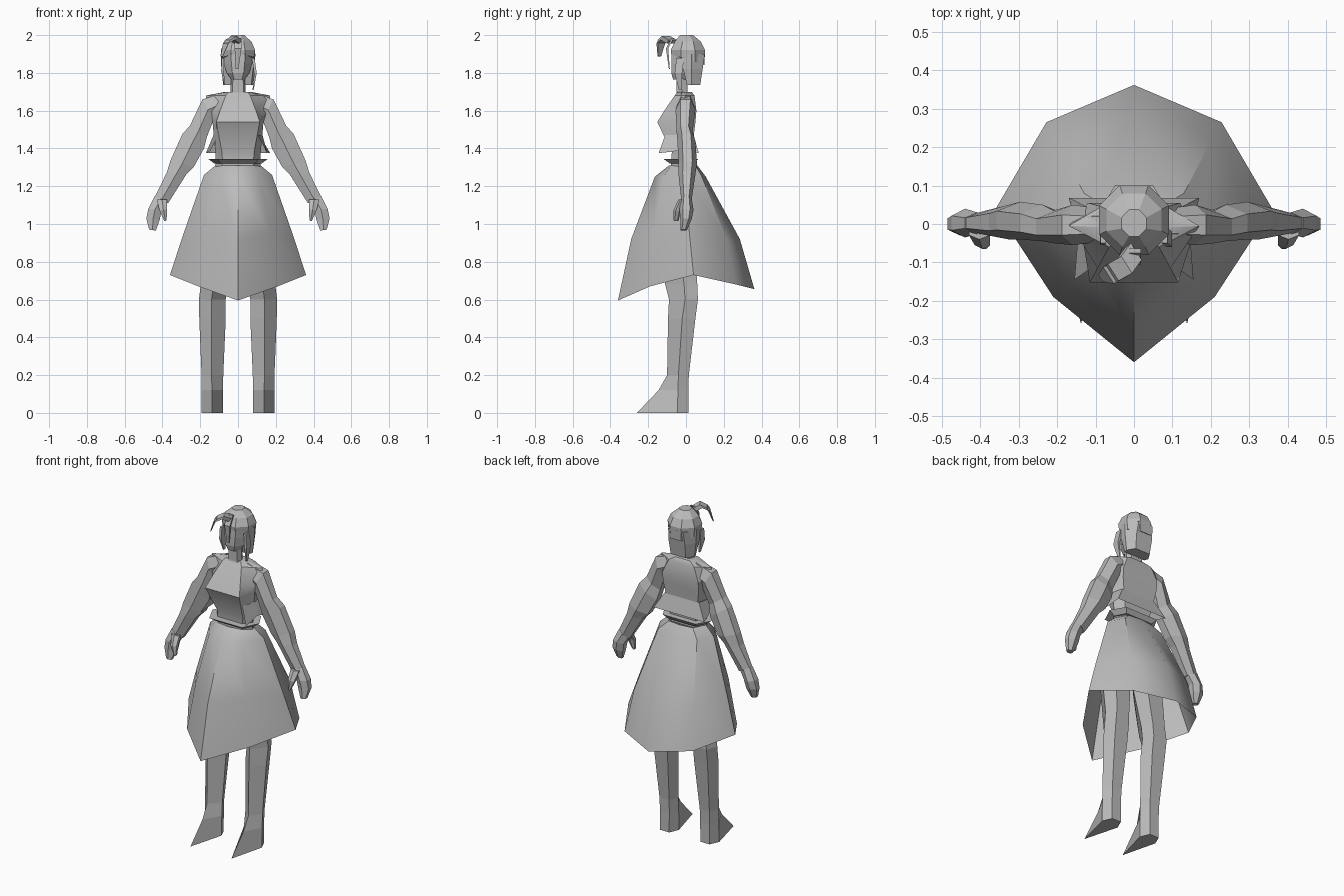
import bpy, math
from mathutils import Vector

grey = bpy.data.materials.new("soft_grey")
grey.diffuse_color = (0.5, 0.5, 0.5, 1)


def mesh(name, verts, faces, smooth=None, mirror=False):
    me = bpy.data.meshes.new(name)
    me.from_pydata(verts, [], faces)
    ob = bpy.data.objects.new(name, me)
    bpy.context.collection.objects.link(ob)
    me.materials.append(grey)
    bpy.ops.object.select_all(action='DESELECT')
    ob.select_set(True)
    bpy.context.view_layer.objects.active = ob
    bpy.ops.object.mode_set(mode='EDIT')
    bpy.ops.mesh.select_all(action='SELECT')
    bpy.ops.mesh.normals_make_consistent(inside=False)
    bpy.ops.object.mode_set(mode='OBJECT')
    if smooth:
        bpy.ops.object.shade_smooth_by_angle(angle=math.radians(smooth))
    if mirror:
        ob.modifiers.new("mirror", 'MIRROR')
    return ob


def loft(name, rings, caps=True, closed=True, **kw):
    """Skin a stack of rings that share one point count."""
    n = len(rings[0])
    verts = [p for r in rings for p in r]
    faces = []
    for i in range(len(rings) - 1):
        for j in range(n if closed else n - 1):
            k = (j + 1) % n
            faces.append((i*n + j, i*n + k, (i+1)*n + k, (i+1)*n + j))
    if caps:
        faces += [tuple(range(n)), tuple(range((len(rings)-1)*n, len(rings)*n))]
    return mesh(name, verts, faces, **kw)


def hexring(z, fw, fy, sw, sy, bw, by):
    return [(-fw, fy, z), (fw, fy, z), (sw, sy, z), (bw, by, z), (-bw, by, z), (-sw, sy, z)]


def octring(front, fdiag, side, bdiag, back):
    """Eight points from five (x, y, z) points on one side."""
    half = [front, fdiag, side, bdiag, back]
    return half + [(-x, y, z) for x, y, z in half[3:0:-1]]


# Skirt, open at the hem
loft("skirt", [
    octring((0, -.09, 1.31), (.08, -.08, 1.31), (.12, -.02, 1.31), (.08, .05, 1.31), (0, .06, 1.31)),
    octring((0, -.165, 1.25), (.11, -.12, 1.25), (.18, -.01, 1.26), (.13, .08, 1.26), (0, .105, 1.25)),
    octring((0, -.29, .92), (.17, -.165, .95), (.295, .02, .93), (.20, .215, .92), (0, .285, .92)),
    octring((0, -.36, .595), (.21, -.19, .67), (.36, .04, .73), (.228, .265, .68), (0, .362, .655)),
], caps=False, smooth=40)

# Legs with a front ridge running down into a pointed foot
def leg_ring(xi, xm, xo, yf, ys, yb, z, zf=None):
    return [(xm, yf, z if zf is None else zf), (xo, ys, z), (xo - .025, yb, z),
            (xi + .025, yb, z), (xi, ys, z)]

loft("leg", [
    leg_ring(.03, .12, .19, -.15, -.05, .04, .95),
    leg_ring(.06, .13, .197, -.11, -.01, .06, .68),
    leg_ring(.065, .14, .207, -.09, -.005, .063, .60),
    leg_ring(.065, .14, .205, -.095, -.02, .05, .50),
    leg_ring(.078, .14, .193, -.10, -.04, .015, .20),
    leg_ring(.079, .138, .192, -.145, -.043, .012, .12),
    leg_ring(.08, .138, .192, -.26, -.045, .012, 0),
], mirror=True)

# Bodice
loft("torso", [
    hexring(1.30, .08, -.08, .12, -.03, .08, .03),
    hexring(1.38, .085, -.075, .12, -.03, .09, .03),
    hexring(1.54, .115, -.152, .135, -.03, .12, .05),
    hexring(1.60, .095, -.115, .16, -.01, .12, .055),
    hexring(1.68, .065, -.06, .17, -.005, .085, .045),
    hexring(1.70, .05, -.045, .065, -.01, .05, .03),
], smooth=30)

# Jacket tail around the sides and back
loft("jacket_tail", [
    [(-.105, -.11, 1.47), (-.13, -.02, 1.47), (-.115, .04, 1.47),
     (.115, .04, 1.47), (.13, -.02, 1.47), (.105, -.11, 1.47)],
    [(-.155, -.145, 1.375), (-.145, -.02, 1.39), (-.17, .068, 1.375),
     (.17, .068, 1.375), (.145, -.02, 1.39), (.155, -.145, 1.375)],
], caps=False, closed=False)

# Flared belt
loft("belt", [
    hexring(1.32, .09, -.085, .125, -.02, .09, .045),
    hexring(1.345, .11, -.12, .158, -.02, .11, .065),
])

# Arms: each section has an outer and an inner point in x, z, and a depth in y
def arm_ring(xo, zo, xi, zi, y0, y1):
    mx, mz, c = (xo*.5 + xi*.5), (zo*.5 + zi*.5), (y0 + y1)/2
    d = (y1 - y0)*.25
    return [(xo, c - d, zo), (mx, y0, mz), (xi, c - d, zi),
            (xi, c + d, zi), (mx, y1, mz), (xo, c + d, zo)]

loft("arm", [
    arm_ring(.08, 1.695, .09, 1.58, -.045, .04),
    arm_ring(.188, 1.66, .13, 1.55, -.055, .05),
    arm_ring(.255, 1.52, .165, 1.46, -.05, .035),
    arm_ring(.295, 1.475, .18, 1.40, -.045, .05),
    arm_ring(.358, 1.335, .235, 1.30, -.04, .058),
    arm_ring(.378, 1.27, .275, 1.26, -.04, .05),
    arm_ring(.44, 1.145, .37, 1.11, -.025, .03),
], mirror=True)
loft("hand", [
    arm_ring(.44, 1.15, .375, 1.12, -.025, .03),
    arm_ring(.475, 1.08, .405, 1.07, -.035, .04),
    arm_ring(.485, 1.03, .415, 1.02, -.03, .03),
    arm_ring(.47, .97, .435, .965, -.03, .005),
], mirror=True)
loft("thumb", [
    arm_ring(.43, 1.13, .375, 1.13, -.04, .005),
    arm_ring(.415, 1.07, .375, 1.08, -.065, -.025),
    arm_ring(.39, 1.015, .378, 1.02, -.065, -.04),
], mirror=True)

# Neck and collar
loft("neck", [
    hexring(1.67, .05, -.055, .06, -.02, .045, .02),
    hexring(1.70, .03, -.05, .04, -.02, .025, .008),
    hexring(1.82, .025, -.05, .035, -.02, .025, .01),
])

# Face
loft("face", [
    hexring(1.765, .02, -.068, .035, -.03, .03, .02),
    hexring(1.80, .03, -.078, .06, -.03, .05, .03),
    hexring(1.85, .035, -.078, .075, -.02, .06, .03),
    hexring(1.92, .04, -.075, .08, -.02, .06, .03),
])

# Hair cap
def cap_ring(z, sx, yf, yb, tilt=0):
    c, h = (yf + yb)/2, (yb - yf)/2
    return [(sx*math.cos(a), c + h*math.sin(a), z - tilt*math.sin(a))
            for a in [math.pi/8 + i*math.pi/4 for i in range(8)]]

loft("hair_cap", [
    cap_ring(1.87, .092, -.085, .105, .03),
    cap_ring(1.92, .098, -.088, .108),
    cap_ring(1.965, .078, -.065, .085),
    cap_ring(2.0, .035, -.035, .04),
])

# Bobbed hair at the back
loft("back_hair", [
    hexring(1.735, .07, .005, .078, .03, .05, .075),
    hexring(1.82, .08, -.015, .088, .03, .055, .088),
    hexring(1.90, .085, -.02, .092, .03, .05, .10),
])

# Swept locks of hair as bent tapered bars
def lock(name, path, w, t):
    rings = []
    for i, p in enumerate(path):
        s = 1 if i < len(path) - 1 else .4
        wv, tv = Vector(w)*s, Vector(t)*s
        p = Vector(p)
        rings.append([p + wv + tv, p - wv + tv, p - wv - tv, p + wv - tv])
    loft(name, rings)

lock("front_lock", [(.0, -.075, 1.965), (-.025, -.11, 1.985), (-.06, -.13, 1.965), (-.085, -.14, 1.89)],
     (.014, -.022, .0), (.006, .004, .010))
lock("fringe", [(.0, -.07, 1.985), (.0, -.10, 1.93), (-.005, -.088, 1.82)], (.018, 0, 0), (0, .006, 0))
lock("side_lock", [(.08, -.03, 1.88), (.092, -.04, 1.80), (.08, -.03, 1.71)], (0, .02, 0), (.007, 0, 0))
lock("cheek_lock", [(-.08, -.03, 1.88), (-.082, -.035, 1.81), (-.072, -.03, 1.74)], (0, .02, 0), (.007, 0, 0))
